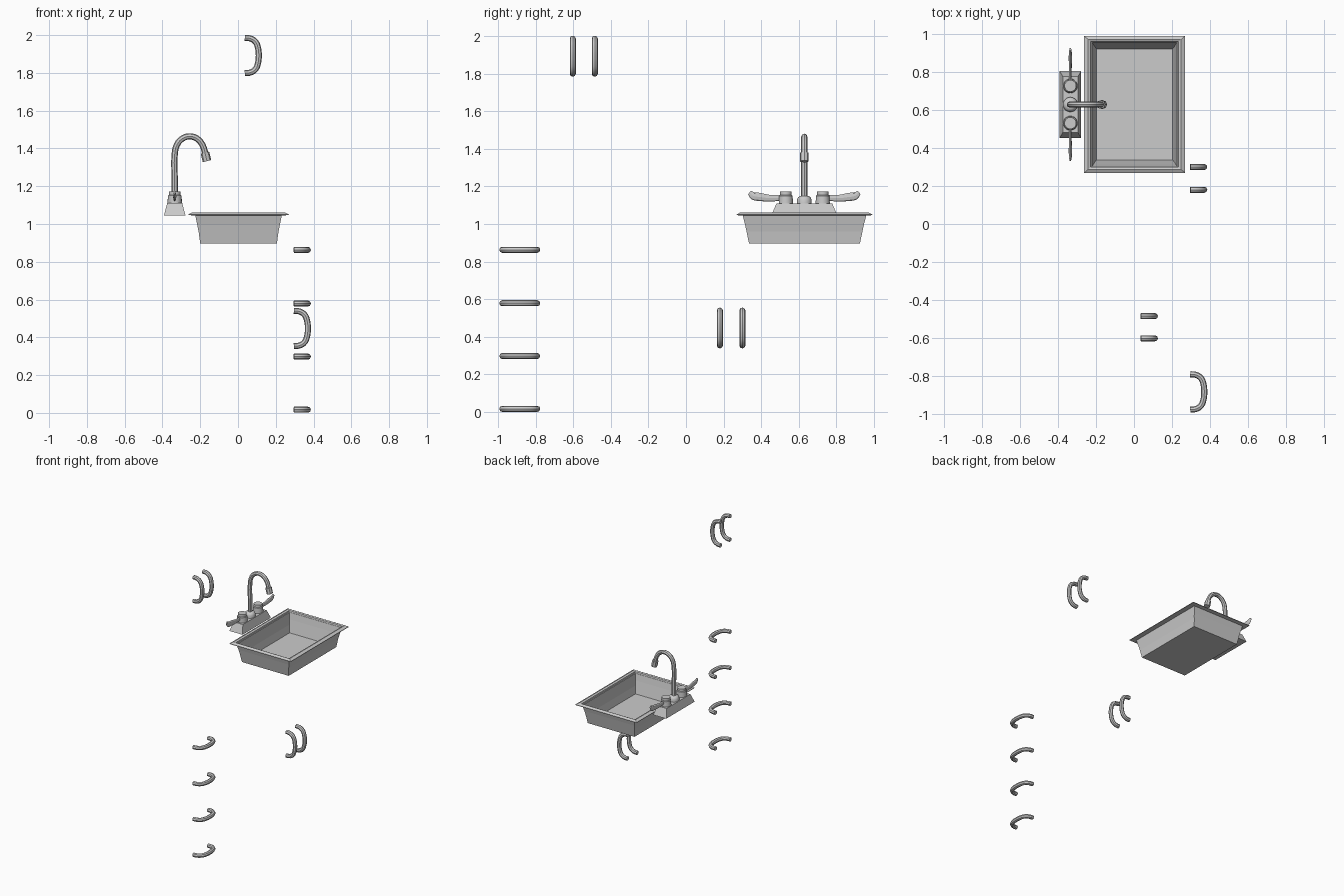
import bpy, bmesh
from mathutils import Vector

if "Cube" in bpy.data.objects:
    bpy.data.objects.remove(bpy.data.objects["Cube"])


def finish(name, bm, smooth=False):
    bmesh.ops.recalc_face_normals(bm, faces=bm.faces[:])
    mesh = bpy.data.meshes.new(name)
    bm.to_mesh(mesh)
    bm.free()
    ob = bpy.data.objects.new(name, mesh)
    bpy.context.collection.objects.link(ob)
    if smooth:
        smooth_by_angle(ob)
    return ob


def smooth_by_angle(ob):
    bpy.ops.object.select_all(action='DESELECT')
    ob.select_set(True)
    bpy.context.view_layer.objects.active = ob
    bpy.ops.object.shade_smooth_by_angle(angle=0.7)


def rect_loft(name, cx, cy, levels):
    """Loft rectangles given as (half x, half y, z), closed at both ends."""
    bm = bmesh.new()
    rings = [[bm.verts.new((cx + sx * hx, cy + sy * hy, z))
              for sx, sy in ((-1, -1), (1, -1), (1, 1), (-1, 1))]
             for hx, hy, z in levels]
    for a, b in zip(rings, rings[1:]):
        for i in range(4):
            j = (i + 1) % 4
            bm.faces.new((a[i], a[j], b[j], b[i]))
    bm.faces.new(rings[0])
    bm.faces.new(rings[-1])
    return finish(name, bm)


def lathe(name, cx, cy, profile, sides=20):
    """Revolve a (radius, z) profile around a vertical axis."""
    bm = bmesh.new()
    pts = [(0, profile[0][1])] + profile + [(0, profile[-1][1])]
    vs = [bm.verts.new((cx + r, cy, z)) for r, z in pts]
    edges = [bm.edges.new(p) for p in zip(vs, vs[1:])]
    bmesh.ops.spin(bm, geom=vs + edges, cent=(cx, cy, 0), axis=(0, 0, 1),
                   angle=6.2831853, steps=sides)
    bmesh.ops.remove_doubles(bm, verts=bm.verts[:], dist=1e-5)
    return finish(name, bm, True)


def tube(name, points, radius, loc=(0, 0, 0), scale=(1, 1, 1), radii=None, res=3):
    """Round bar along a smooth path, converted to mesh."""
    cu = bpy.data.curves.new(name, 'CURVE')
    cu.dimensions = '3D'
    cu.bevel_depth = radius
    cu.bevel_resolution = 2
    cu.resolution_u = res
    cu.use_fill_caps = True
    sp = cu.splines.new('BEZIER')
    sp.bezier_points.add(len(points) - 1)
    for i, (bp, p) in enumerate(zip(sp.bezier_points, points)):
        bp.co = Vector(p)
        bp.handle_left_type = bp.handle_right_type = 'AUTO'
        bp.radius = radii[i] if radii else 1
    ob = bpy.data.objects.new(name, cu)
    ob.location, ob.scale = loc, scale
    bpy.context.collection.objects.link(ob)
    bpy.ops.object.select_all(action='DESELECT')
    ob.select_set(True)
    bpy.context.view_layer.objects.active = ob
    bpy.ops.object.convert(target='MESH')
    smooth_by_angle(bpy.context.view_layer.objects.active)


# Cabinet pulls: bowed bar, (depth, along)
half = [(0, .093), (.03, .09), (.057, .072), (.07, .04)]
bow = half + [(.074, 0)] + [(d, -s) for d, s in reversed(half)]


def pull(name, x, y, z, vertical):
    pts = [(d, 0, s) if vertical else (d, s, 0) for d, s in bow]
    tube(name, pts, .016, (x, y, z))


for i, y in enumerate((-.602, -.485)):
    pull(f"upper_door_pull_{i + 1}", .036, y, 1.892, True)
for i, y in enumerate((.18, .30)):
    pull(f"lower_door_pull_{i + 1}", .296, y, .447, True)
for i, z in enumerate((.017, .298, .579, .863)):
    pull(f"drawer_pull_{i + 1}", .296, -.884, z, False)

# Sink: outer shell, rim, inner bowl
rect_loft("sink_basin", .003, .630, [
    (.203, .295, .897), (.223, .326, 1.045), (.266, .361, 1.047),
    (.266, .361, 1.051), (.245, .342, 1.061), (.231, .331, 1.056),
    (.200, .292, .903)])

# Faucet base and turned fittings
FX, FY = -.335, .629
rect_loft("faucet_base", FX, FY, [(.057, .176, 1.045), (.04, .148, 1.11)])
lathe("spout_collar", FX, FY,
      [(.039, 1.105), (.039, 1.128), (.033, 1.143), (.02, 1.15)])

# Swan-neck spout and nozzle
neck = [(0, 1.11), (0, 1.24), (0, 1.37), (.012, 1.42), (.04, 1.452), (.078, 1.464),
        (.115, 1.454), (.145, 1.422), (.163, 1.37)]
tube("faucet_spout", [(d, 0, z) for d, z in neck], .0165, (FX, FY, 0))
tube("spout_nozzle", [(.160, 0, 1.378), (.171, 0, 1.333)], .023, (FX, FY, 0))

# Tap knobs with flat curved levers, mirrored across the spout
lever = [(.02, 1.14), (.08, 1.137), (.14, 1.144), (.172, 1.149), (.193, 1.168)]
for side, s in (("left", -1), ("right", 1)):
    ky = FY + s * .098
    lathe(f"{side}_tap_knob", FX, ky,
          [(.038, 1.105), (.036, 1.15), (.031, 1.154), (.031, 1.172)])
    tube(f"{side}_tap_lever", [(0, s * d, z) for d, z in lever], .02,
         (FX, ky, 0), (.4, 1, 1), [.75, .85, 1.1, 1.05, .6])
